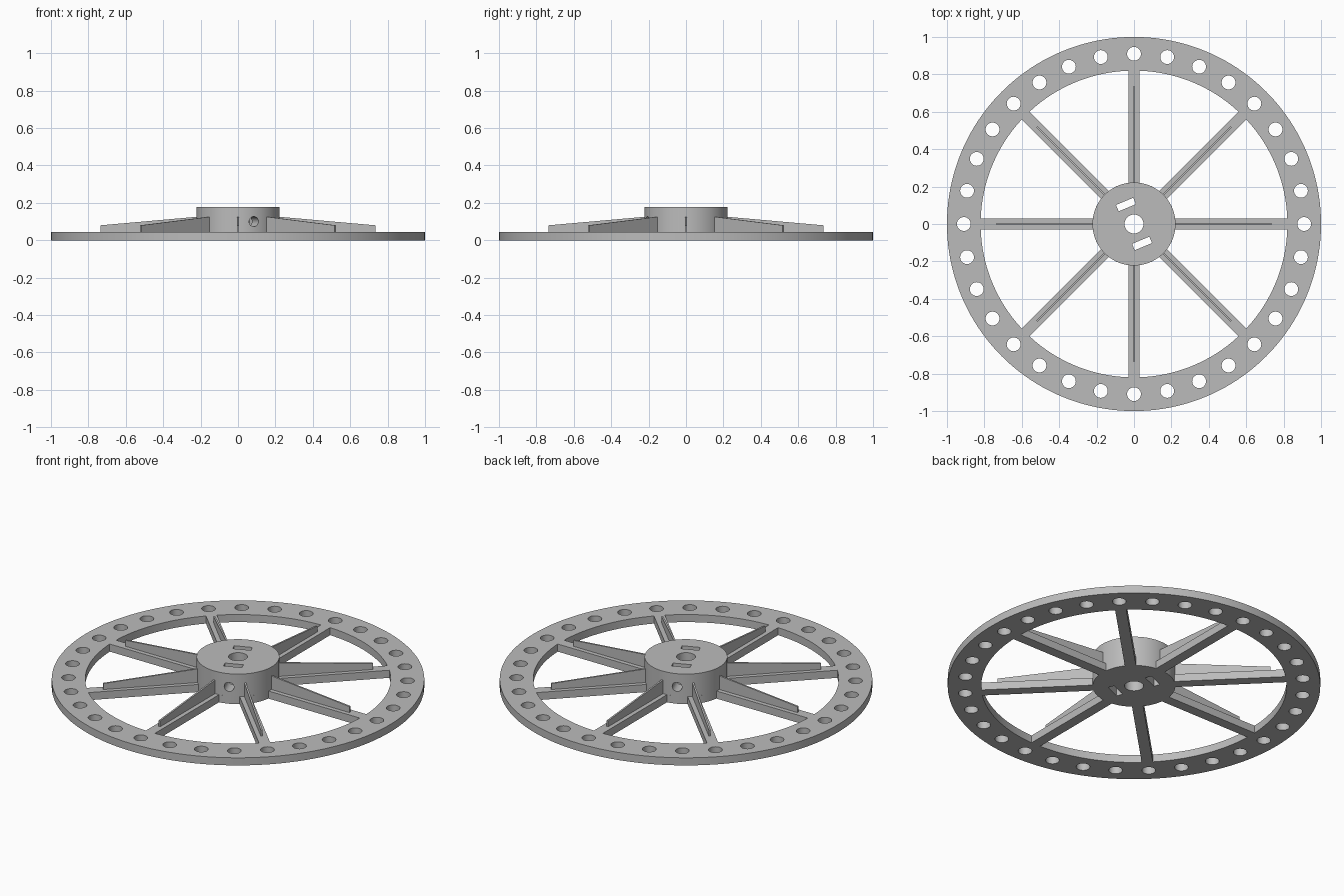
import bpy, bmesh
from math import sin, cos, pi, asin, radians
from mathutils import Matrix, Vector

if "Cube" in bpy.data.objects:
    bpy.data.objects.remove(bpy.data.objects["Cube"], do_unlink=True)

# Dimensions
RIM_R, RIM_IN, PLATE_Z = 1.0, 0.82, 0.045
HUB_R, HUB_Z = 0.222, 0.178
SPOKES, SPOKE_HALF = 8, 0.03
SLOT_ANGLE = radians(112.5)

grey = bpy.data.materials.new("plain grey")
grey.use_nodes = True
COLOUR = (0.5, 0.5, 0.5, 1)
grey.diffuse_color = COLOUR
grey.node_tree.nodes["Principled BSDF"].inputs["Base Color"].default_value = COLOUR


def circle(r, n, cx=0, cy=0):
    return [(cx + r * cos(2 * pi * i / n), cy + r * sin(2 * pi * i / n)) for i in range(n)]


def turn(points, angle):
    return [(x * cos(angle) - y * sin(angle), x * sin(angle) + y * cos(angle)) for x, y in points]


def prism(name, outlines, z0, z1, matrix=Matrix()):
    """Extrude each closed outline from z0 to z1 into one object."""
    bm = bmesh.new()
    for outline in outlines:
        face = bm.faces.new([bm.verts.new((x, y, z0)) for x, y in outline])
        ext = bmesh.ops.extrude_face_region(bm, geom=[face])["geom"]
        top = [v for v in ext if isinstance(v, bmesh.types.BMVert)]
        bmesh.ops.translate(bm, verts=top, vec=Vector((0, 0, z1 - z0)))
    bmesh.ops.recalc_face_normals(bm, faces=bm.faces)
    bm.transform(matrix)
    mesh = bpy.data.meshes.new(name)
    bm.to_mesh(mesh)
    bm.free()
    mesh.materials.append(grey)
    obj = bpy.data.objects.new(name, mesh)
    bpy.context.collection.objects.link(obj)
    return obj


def activate(obj):
    bpy.ops.object.select_all(action="DESELECT")
    obj.select_set(True)
    bpy.context.view_layer.objects.active = obj


def cut(obj, cutters):
    activate(obj)
    for cutter in cutters:
        cutter.hide_render = True
        mod = obj.modifiers.new("cut", "BOOLEAN")
        mod.operation, mod.solver, mod.object = "DIFFERENCE", "EXACT", cutter
        bpy.ops.object.modifier_apply(modifier=mod.name)


def window():
    """Opening between two neighbouring spokes, starting at the spoke on +x."""
    step = 2 * pi / SPOKES
    points = []
    for r, n, flip in ((RIM_IN, 24, False), (HUB_R, 12, True)):
        a = asin(SPOKE_HALF / r)
        arc = [a + (step - 2 * a) * i / n for i in range(n + 1)]
        points += [(r * cos(t), r * sin(t)) for t in (arc[::-1] if flip else arc)]
    return points


# Rim and spokes: one flat disc with windows and a ring of holes
wheel_plate = prism("rim_and_spokes", [circle(RIM_R, 160)], 0, PLATE_Z)
windows = prism("window_cutter", [turn(window(), 2 * pi * i / SPOKES) for i in range(SPOKES)], -0.1, 0.1)
rim_holes = prism("rim_hole_cutter",
                  [circle(0.037, 28, x, y) for x, y in circle(0.91, 32)], -0.1, 0.1)

# Hub, with bore, two slots and a cross hole
hub = prism("hub", [circle(HUB_R, 96)], PLATE_Z, HUB_Z)
bore = prism("bore_cutter", [circle(0.051, 40)], -0.1, 0.4)
slot = [(0.094, -0.05), (0.131, -0.05), (0.131, 0.05), (0.094, 0.05)]
slots = prism("slot_cutter", [turn(slot, SLOT_ANGLE + k * pi) for k in (0, 1)], -0.1, 0.4)
cross_hole = prism("cross_hole_cutter", [circle(0.027, 28)], -0.4, 0.4,
                   Matrix.Translation((0, 0, 0.1)) @ Matrix.Rotation(SLOT_ANGLE, 4, "Z")
                   @ Matrix.Rotation(pi / 2, 4, "Y"))

cut(wheel_plate, [windows, rim_holes, bore, slots])
cut(hub, [bore, slots, cross_hole])
for helper in (windows, rim_holes, bore, slots, cross_hole):
    bpy.data.objects.remove(helper, do_unlink=True)

for part in (wheel_plate, hub):
    activate(part)
    bpy.ops.object.shade_smooth_by_angle(angle=radians(30))

# Tapered stiffening fins standing on the spokes
fin_side = [(0.215, PLATE_Z), (0.735, PLATE_Z), (0.735, 0.08), (0.215, 0.126)]
for i in range(SPOKES):
    stand = Matrix.Rotation(2 * pi * i / SPOKES, 4, "Z") @ Matrix.Rotation(pi / 2, 4, "X")
    prism(f"fin_{i + 1}", [fin_side], -0.005, 0.005, stand)
